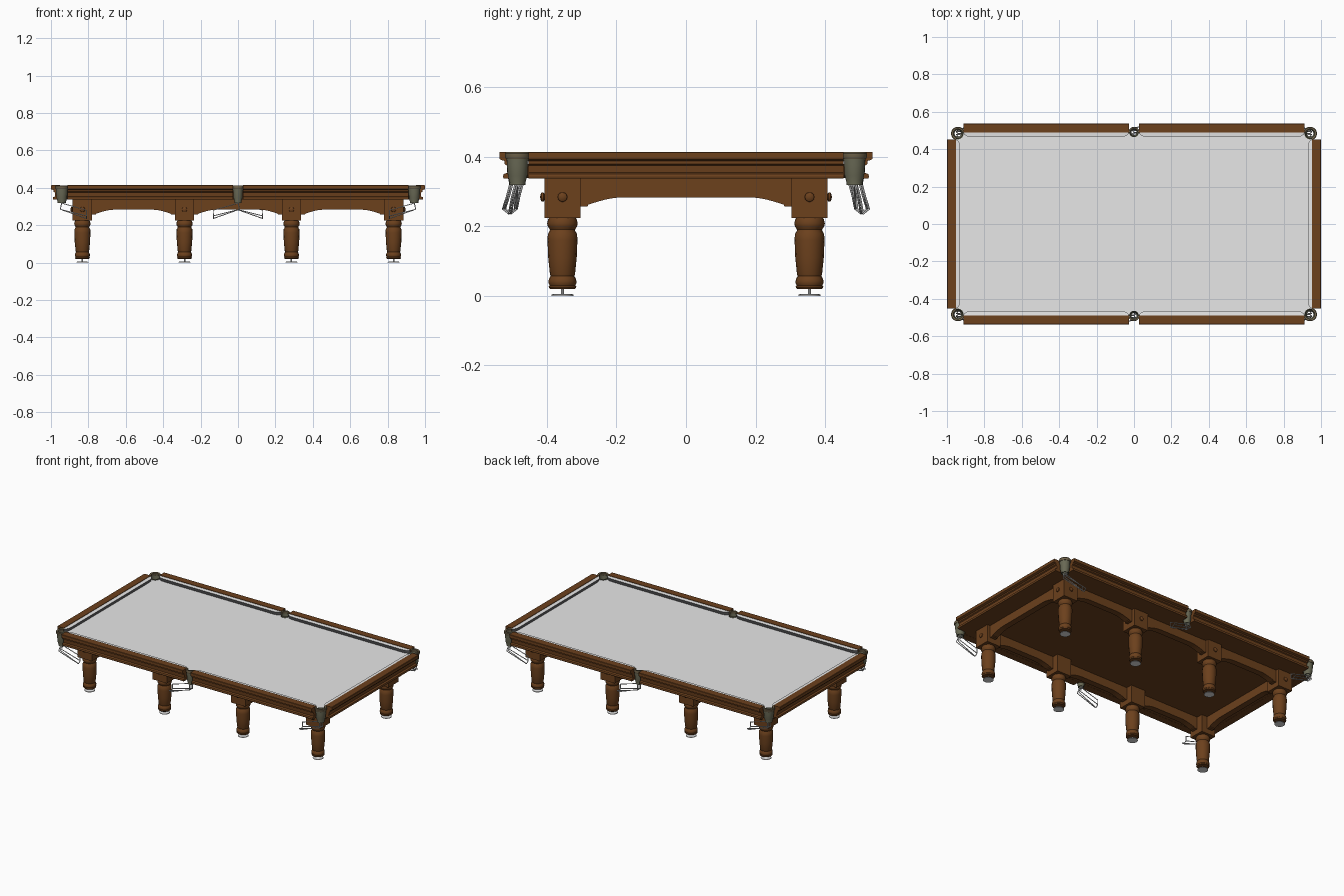
import bpy, bmesh, math
from mathutils import Vector

if "Cube" in bpy.data.objects:
    bpy.data.objects.remove(bpy.data.objects["Cube"])


def material(name, r, g, b):
    m = bpy.data.materials.new(name)
    m.diffuse_color = (r, g, b, 1)
    m.use_nodes = True
    m.node_tree.nodes["Principled BSDF"].inputs["Base Color"].default_value = m.diffuse_color
    return m


WOOD = material("brown_wood", 0.15, 0.052, 0.012)
CLOTH = material("grey_cloth", 0.8, 0.8, 0.8)
DARK = material("dark_cushion_face", 0.12, 0.12, 0.125)
LEATHER = material("olive_leather", 0.14, 0.14, 0.09)
RIM = material("bronze_rim", 0.16, 0.125, 0.07)
METAL = material("light_metal", 0.75, 0.75, 0.75)


def finish(bm, name, mat):
    bmesh.ops.recalc_face_normals(bm, faces=bm.faces)
    me = bpy.data.meshes.new(name)
    bm.to_mesh(me)
    bm.free()
    me.materials.append(mat)
    ob = bpy.data.objects.new(name, me)
    bpy.context.collection.objects.link(ob)
    return ob


def box(name, mat, lo, hi):
    bm = bmesh.new()
    bmesh.ops.create_cube(bm, size=1)
    for v in bm.verts:
        v.co = Vector([(a + b) / 2 + c * (b - a) for a, b, c in zip(lo, hi, v.co)])
    return finish(bm, name, mat)


def loft(name, mat, rings, closed=False):
    """Skin equal-length closed rings; cap the ends unless the loft is closed."""
    bm = bmesh.new()
    vr = [[bm.verts.new(p) for p in ring] for ring in rings]
    n = len(vr[0])
    pairs = list(zip(vr, vr[1:])) + ([(vr[-1], vr[0])] if closed else [])
    for a, b in pairs:
        for i in range(n):
            j = (i + 1) % n
            bm.faces.new((a[i], a[j], b[j], b[i]))
    if not closed:
        bm.faces.new(vr[0])
        bm.faces.new(vr[-1])
    return finish(bm, name, mat)


def turned(name, mat, profile, cx, cy, sides=20):
    """Solid turned round z from (radius, z) points."""
    rings = [[(cx + r * math.cos(2 * math.pi * i / sides),
               cy + r * math.sin(2 * math.pi * i / sides), z) for i in range(sides)]
             for r, z in profile]
    return loft(name, mat, rings)


def sweep(name, mat, section, cx, cy, start=0.0, angle=2 * math.pi, steps=24):
    """Closed (radius, z) section swept round z, fully or as an arc."""
    full = angle > 6.28
    rings = []
    for i in range(steps + (0 if full else 1)):
        a = start + angle * i / steps
        rings.append([(cx + r * math.cos(a), cy + r * math.sin(a), z) for r, z in section])
    return loft(name, mat, rings, closed=full)


def place(side, sign, s, d, z):
    return (s, sign * d, z) if side == "long" else (sign * d, s, z)


# every straight run of rail: (side, sign, start, end, outer edge)
RUNS = [("long", sg, a, b, 0.536) for sg in (-1, 1) for a, b in ((-0.912, -0.028), (0.028, 0.912))]
RUNS += [("end", sg, -0.452, 0.452, 1.0) for sg in (-1, 1)]

# moulded rails and cloth cushions with darker faces
RAIL = [(0.047, .414), (.002, .414), (0, .412), (0, .393), (.006, .390), (.014, .388),
        (.014, .379), (.021, .375), (.023, .354), (.012, .350), (.010, .343), (.012, .337),
        (.06, .337), (.06, .38), (.047, .38)]
for side, sg, a, b, edge in RUNS:
    loft(side + "_rail", WOOD,
         [[place(side, sg, s, edge - k, z) for k, z in RAIL] for s in (a, b)])
    back = edge - 0.046
    rings = []
    ends = [(0.0, 0.12), (0.004, 0.4), (0.011, 0.66), (0.021, 0.86), (0.034, 0.97), (0.046, 1.0)]
    stations = [(a + o, f) for o, f in ends] + [(b - o, f) for o, f in reversed(ends)]
    for s, f in stations:
        w = 0.025 * f
        sec = [(0, .411), (w, .409), (w * .75, .387), (0, .387)]
        rings.append([place(side, sg, s, back - d, z) for d, z in sec])
    cushion = loft(side + "_cushion", CLOTH, rings)
    cushion.data.materials.append(DARK)
    for p in cushion.data.polygons:
        p.material_index = 1 if p.normal.z < 0.5 else 0

# bed and cloth with pocket holes
POCKETS = [(sx * 0.942, sy * 0.484, 0.034) for sx in (-1, 1) for sy in (-1, 1)]
POCKETS += [(0, sy * 0.490, 0.028) for sy in (-1, 1)]
bed = box("bed", WOOD, (-.95, -.488, .338), (.95, .488, .379))
cloth = box("playing_cloth", CLOTH, (-.953, -.490, .379), (.953, .490, .388))
for x, y, r in POCKETS:
    cut = turned("pocket_cutter", WOOD, [(r - .004, .30), (r - .004, .45)], x, y, 24)
    cut.hide_render = True
    cut.hide_viewport = True
    for ob in (bed, cloth):
        mod = ob.modifiers.new("pocket_hole", "BOOLEAN")
        mod.operation = "DIFFERENCE"
        mod.solver = "EXACT"
        mod.object = cut


def wire(name, paths, radius=0.0028):
    cu = bpy.data.curves.new(name, "CURVE")
    cu.dimensions = "3D"
    cu.bevel_depth = radius
    cu.bevel_resolution = 1
    for pts in paths:
        sp = cu.splines.new("POLY")
        sp.points.add(len(pts) - 1)
        for p, co in zip(sp.points, pts):
            p.co = (*co, 1)
    cu.materials.append(METAL)
    ob = bpy.data.objects.new(name, cu)
    bpy.context.collection.objects.link(ob)


# pocket cups, raised rims and wire ball racks
for x, y, r in POCKETS:
    cup = [(r * .93, .396), (r * .9, .375), (r * .82, .345), (r * .66, .325), (r * .68, .318),
           (r * .5, .318), (r * .52, .33), (r * .7, .35), (r * .8, .394)]
    sweep("pocket_cup", LEATHER, cup, x, y)
    corner = x != 0
    mid = math.atan2(y, x / 1.95) if corner else math.copysign(math.pi / 2, y)
    arc = math.radians(240 if corner else 190)
    rim = [(r * .8, .394), (r, .394), (r * 1.06, .398), (r * 1.06, .409), (r * .98, .413),
           (r * .70, .411)]
    sweep("pocket_rim", RIM, rim, x, y, mid - arc / 2, arc, 18)

    out = math.copysign(1, y)
    run = -math.copysign(1, x) if corner else out
    far = x + run * .132
    paths = []
    for o, foot, z in ((-.015, .002, .250), (0, .019, .236), (.015, .036, .250)):
        paths.append([(x, y + out * o, .322), (x - run * .008, y + out * (o + .010), .285),
                      (far, y + out * foot, z)])
    lo, mi, hi = (y + out * d for d in (.002, .019, .036))
    paths.append([(x, y, .318), (far, lo, .280), (far, lo, .250), (far, mi, .236),
                  (far, hi, .250)])
    wire("ball_rack", paths)

# legs: square block, turned shaft, adjustable metal foot, round knobs
LEG = [(.037, .226), (.041, .220), (.044, .208), (.042, .200), (.036, .190), (.037, .186),
       (.042, .178), (.043, .160), (.041, .110), (.036, .062), (.034, .057), (.038, .050),
       (.040, .043), (.040, .036), (.037, .030), (.040, .026), (.036, .020)]
KNOB = [(.010, -.002), (.010, .001), (.014, .003), (.013, .008), (.008, .011), (.002, .012)]


def knob(x, y, nx, ny):
    ob = turned("leg_knob", WOOD, KNOB, 0, 0, 14)
    ob.location = (x, y, .284)
    ob.rotation_euler = Vector((nx, ny, 0)).to_track_quat("Z", "Y").to_euler()


LX, LY = (-.832, -.286, .286, .832), .355
for x in LX:
    for sy in (-1, 1):
        y = sy * LY
        box("leg_block", WOOD, (x - .052, y - .052, .224), (x + .052, y + .052, .339))
        turned("turned_leg", WOOD, LEG, x, y, 16)
        turned("foot_rod", METAL, [(.004, .022), (.004, .003)], x, y, 10)
        turned("foot_disc", METAL, [(.024, .006), (.031, .004), (.032, 0)], x, y)
        knob(x, y + sy * .052, 0, sy)
        if abs(x) > .5:
            knob(x + math.copysign(.052, x), y, math.copysign(1, x), 0)


# arched skirts between the legs
def skirt(side, sign, a, b, d0, d1):
    reach = min(.10, (b - a) * .24)
    left = [(a, .257), (a + .022, .257), (a + .024, .262)]
    for i in range(1, 9):
        t = i / 8
        left.append((a + .024 + reach * t, .262 + .021 * math.sin(t * math.pi / 2)))
    right = [(a + b - s, z) for s, z in reversed(left)]
    outline = left + right + [(b, .339), (a, .339)]
    loft(side + "_skirt", WOOD,
         [[place(side, sign, s, d, z) for s, z in outline] for d in (d0, d1)])


for sg in (-1, 1):
    for a, b in zip(LX, LX[1:]):
        skirt("long", sg, a + .050, b - .050, .345, .385)
    skirt("end", sg, -.305, .305, .822, .862)

# smooth the rounded parts, keep the edges sharp
bpy.ops.object.select_all(action="DESELECT")
for ob in bpy.context.collection.objects:
    if ob.type == "MESH" and not ob.hide_render:
        ob.select_set(True)
        bpy.context.view_layer.objects.active = ob
bpy.ops.object.shade_smooth_by_angle(angle=math.radians(30))
